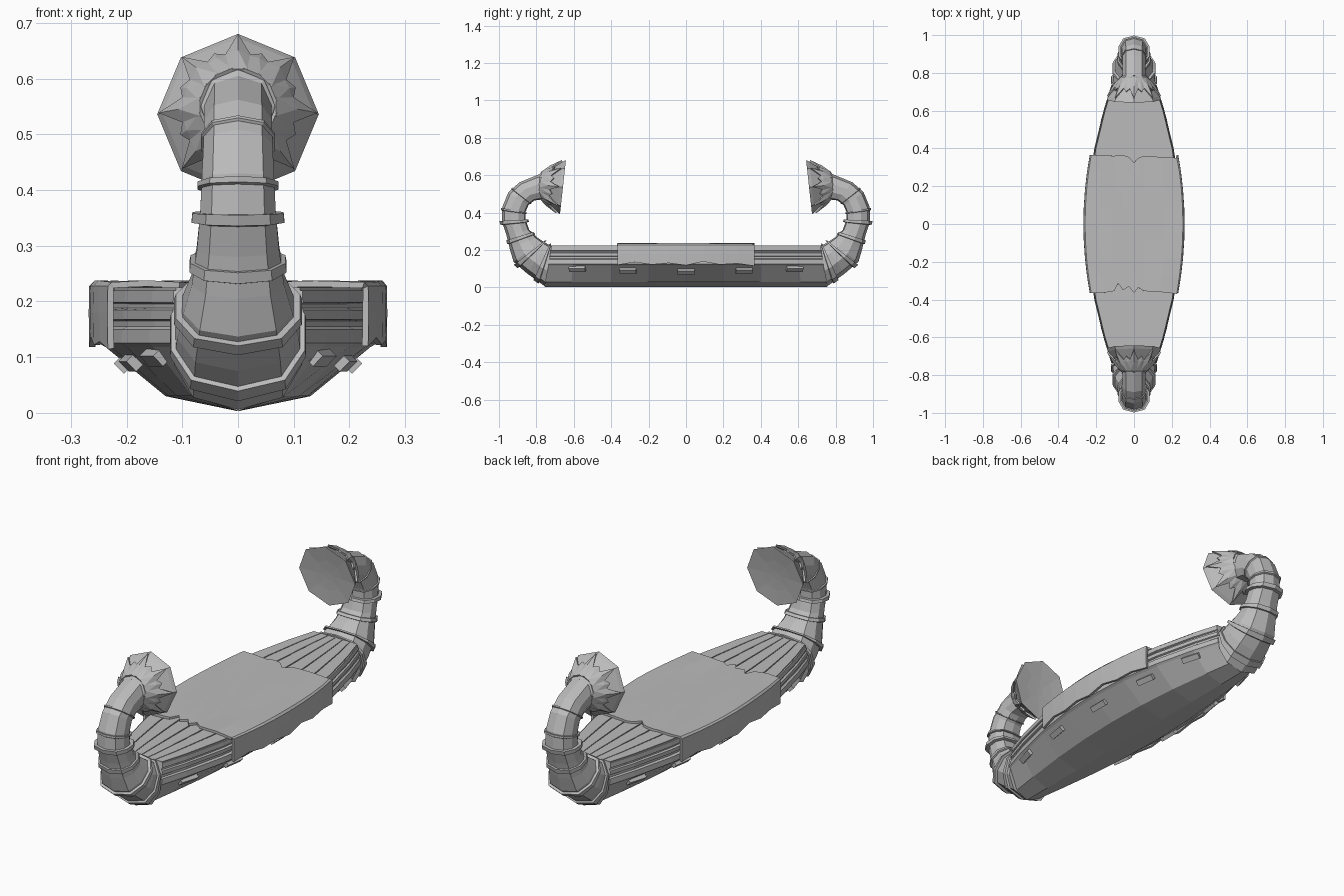
import bpy, bmesh, math
from mathutils import Vector, Matrix, Euler

if "Cube" in bpy.data.objects:
    bpy.data.objects.remove(bpy.data.objects["Cube"], do_unlink=True)

stone = bpy.data.materials.new("pale_grey")
stone.use_nodes = True
grey = (0.5, 0.5, 0.5, 1)
stone.diffuse_color = grey
stone.node_tree.nodes["Principled BSDF"].inputs["Base Color"].default_value = grey


def finish(name, bm, mirror=False, thickness=0):
    bmesh.ops.recalc_face_normals(bm, faces=bm.faces)
    mesh = bpy.data.meshes.new(name)
    bm.to_mesh(mesh)
    bm.free()
    mesh.materials.append(stone)
    obj = bpy.data.objects.new(name, mesh)
    bpy.context.collection.objects.link(obj)
    if thickness:
        mod = obj.modifiers.new("thickness", 'SOLIDIFY')
        mod.thickness = thickness
        mod.offset = -1
    if mirror:
        mod = obj.modifiers.new("other_end", 'MIRROR')
        mod.use_axis = (False, True, False)
        mod.use_clip = False
        mod.use_mirror_merge = False
    return obj


def loft(bm, rings, cap=True):
    """Skin a list of closed rings of points."""
    loops = [[bm.verts.new(p) for p in ring] for ring in rings]
    n = len(loops[0])
    for a, b in zip(loops, loops[1:]):
        for i in range(n):
            j = (i + 1) % n
            bm.faces.new((a[i], a[j], b[j], b[i]))
    if cap:
        bm.faces.new(loops[0])
        bm.faces.new(loops[-1])


def half_width(y):
    return 0.25 * (1 - 0.45 * (y / 0.67) ** 2)


# Hull with stepped side strakes
PROFILE = [(0.52, 0.03), (0.95, 0.118), (1.0, 0.125), (0.99, 0.15), (0.94, 0.155),
           (0.94, 0.165), (0.98, 0.168), (0.98, 0.185), (0.93, 0.188), (0.93, 0.195),
           (0.97, 0.198), (0.96, 0.22)]
STATIONS = [-0.72, -0.6, -0.4, -0.2, 0, 0.2, 0.4, 0.6, 0.72]


def hull_ring(y):
    w = half_width(y)
    rake = 0.035 * (y / 0.72) ** 5
    half = [(w * f, z) for f, z in PROFILE]
    pts = [(0, 0.003)] + half + [(-x, z) for x, z in reversed(half)]
    return [(x, y + rake * (1 - z / 0.22), z) for x, z in pts]


bm = bmesh.new()
loft(bm, [hull_ring(y) for y in STATIONS])
finish("hull", bm)

# Deck boards that taper with the hull
bm = bmesh.new()
BOARDS = 6
for i in range(BOARDS):
    f0 = -0.94 + 1.88 * i / BOARDS + 0.012
    f1 = -0.94 + 1.88 * (i + 1) / BOARDS - 0.012
    rings = []
    for y in STATIONS:
        w = half_width(y)
        rings.append([(f0 * w, y, 0.215), (f1 * w, y, 0.215),
                      (f1 * w, y, 0.225), (f0 * w, y, 0.225)])
    loft(bm, rings)
finish("deck_boards", bm)

# Torn cloth draped over the deck and down both sides
COLUMNS = [-0.97, -0.7, -0.45, -0.36, -0.25, -0.12, 0, 0.1, 0.22, 0.6, 0.97]
FRONT_TEAR = [0, 0, 0.01, 0.05, 0.015, 0.035, 0.0, 0.03, 0.01, 0.005, -0.005]
BACK_TEAR = [0, 0, 0.005, 0, 0.0, 0.01, 0.04, 0.015, 0.005, 0.01, 0.015]
HEM = [0.115, 0.128, 0.122, 0.138, 0.118, 0.13, 0.122, 0.135, 0.12]
bm = bmesh.new()
rows = []
for k, hem in enumerate(HEM):
    t = k / (len(HEM) - 1)
    row = []
    y = -0.365 + 0.73 * t
    edge = half_width(y) + 0.017
    row += [(-edge, y, hem), (-edge - 0.001, y, 0.18), (-edge, y, 0.228)]
    for c, front, back in zip(COLUMNS, FRONT_TEAR, BACK_TEAR):
        yy = y + front * max(0, 1 - 8 * t) - back * max(0, 8 * t - 7)
        row.append((edge * c, yy, 0.236 + 0.002 * math.cos(c * 9 + k)))
    row += [(edge, y, 0.228), (edge + 0.001, y, 0.18), (edge, y, HEM[-1 - k])]
    rows.append([bm.verts.new(p) for p in row])
for a, b in zip(rows, rows[1:]):
    for i in range(len(a) - 1):
        bm.faces.new((a[i], a[i + 1], b[i + 1], b[i]))
bmesh.ops.recalc_face_normals(bm, faces=bm.faces)
bm.faces.ensure_lookup_table()
middle = max(bm.faces, key=lambda f: f.calc_center_median().z)
if middle.normal.z < 0:
    bmesh.ops.reverse_faces(bm, faces=bm.faces)
finish("draped_cloth", bm, thickness=0.011)

# Oar blocks along both sides
bm = bmesh.new()
for side in (-1, 1):
    for y in (-0.58, -0.31, 0, 0.31, 0.58):
        z = 0.09 + 0.04 * y * y
        w = half_width(y)
        x = w * (0.52 + 0.43 * (z - 0.03) / 0.088)
        yaw = math.atan(0.5 * y)
        tilt = math.radians(45)
        turn = Euler((0, tilt * side, yaw * side)).to_matrix().to_4x4()
        bmesh.ops.create_cube(bm, size=1, matrix=Matrix.Translation((side * x, y, z)) @ turn
                              @ Matrix.Diagonal((0.03, 0.09, 0.026, 1)))
finish("oar_blocks", bm)

# Curled stem: inner point, outer point (y, z) and half width of each section
STEM = [((0.715, 0.222), (0.755, 0.006), 0.115),
        ((0.74, 0.232), (0.85, 0.075), 0.109),
        ((0.765, 0.247), (0.922, 0.137), 0.098),
        ((0.797, 0.268), (0.942, 0.205), 0.083),
        ((0.838, 0.308), (0.96, 0.28), 0.074),
        ((0.857, 0.36), (0.984, 0.352), 0.068),
        ((0.857, 0.405), (0.982, 0.43), 0.065),
        ((0.842, 0.44), (0.95, 0.508), 0.062),
        ((0.81, 0.465), (0.89, 0.562), 0.061),
        ((0.77, 0.47), (0.785, 0.605), 0.06)]
OUTLINE = [(0, 1), (0.7, 0.8), (1, 0.25), (1, -0.4), (0.7, -0.9), (0, -1),
           (-0.7, -0.9), (-1, -0.4), (-1, 0.25), (-0.7, 0.8)]


def stem_ring(t, grow=0):
    k = min(int(t), len(STEM) - 2)
    f = t - k
    a, b = STEM[k], STEM[k + 1]
    inner = Vector(a[0]).lerp(Vector(b[0]), f)
    outer = Vector(a[1]).lerp(Vector(b[1]), f)
    w = a[2] + (b[2] - a[2]) * f + grow
    mid = (inner + outer) / 2
    reach = (outer - inner) / 2
    reach *= 1 + grow / reach.length
    return [(u * w, -(mid.x + reach.x * v), mid.y + reach.y * v) for u, v in OUTLINE]


bm = bmesh.new()
loft(bm, [stem_ring(t) for t in range(len(STEM))])
finish("curled_stems", bm, mirror=True)

# Raised bands around the stem: start, end, height
bm = bmesh.new()
for t0, t1, grow in [(0.3, 0.6, 0.009), (1.55, 1.85, 0.012), (3.35, 3.65, 0.008),
                     (4.75, 5.05, 0.014), (5.75, 5.92, 0.007), (7.3, 7.42, 0.005)]:
    loft(bm, [stem_ring(t0), stem_ring(t0 + 0.04, grow), stem_ring(t1, grow), stem_ring(t1)])
finish("stem_bands", bm, mirror=True)

# Flower cup: eight sided flare with a slightly dished face
AXIS = Vector((0, 0.994, -0.11))
UP = Vector((0, 0.11, 0.994))
CENTRE = Vector((0, -0.658, 0.536))


def flower_point(depth, radius, angle):
    return (CENTRE - AXIS * depth + UP * radius * math.cos(angle)
            + Vector((1, 0, 0)) * radius * math.sin(angle))


bm = bmesh.new()
loft(bm, [[flower_point(d, r, math.pi * i / 4) for i in range(8)]
          for d, r in [(0.135, 0.05), (0.125, 0.066), (0.07, 0.092), (0.016, 0.136),
                       (0, 0.145), (0.005, 0.075), (0.007, 0.02)]])
finish("flower_cups", bm, mirror=True)

# Pointed leaves on the outside of the cup, long ones and short ones
bm = bmesh.new()
for i in range(16):
    a = math.pi * i / 8
    long = i % 2 == 0
    s = math.radians(14)
    tip = (0.022, 0.143) if long else (0.055, 0.112)
    shape = [(0.125, 0.07, -s), (0.075, 0.1, -s), (*tip, 0), (0.075, 0.1, s), (0.125, 0.07, s)]
    rim = [bm.verts.new(flower_point(d, r, a + da)) for d, r, da in shape]
    ridge = bm.verts.new(flower_point(0.082, 0.107 if long else 0.1, a))
    for j in range(5):
        bm.faces.new((rim[j], rim[(j + 1) % 5], ridge))
finish("cup_leaves", bm, mirror=True, thickness=0.008)
